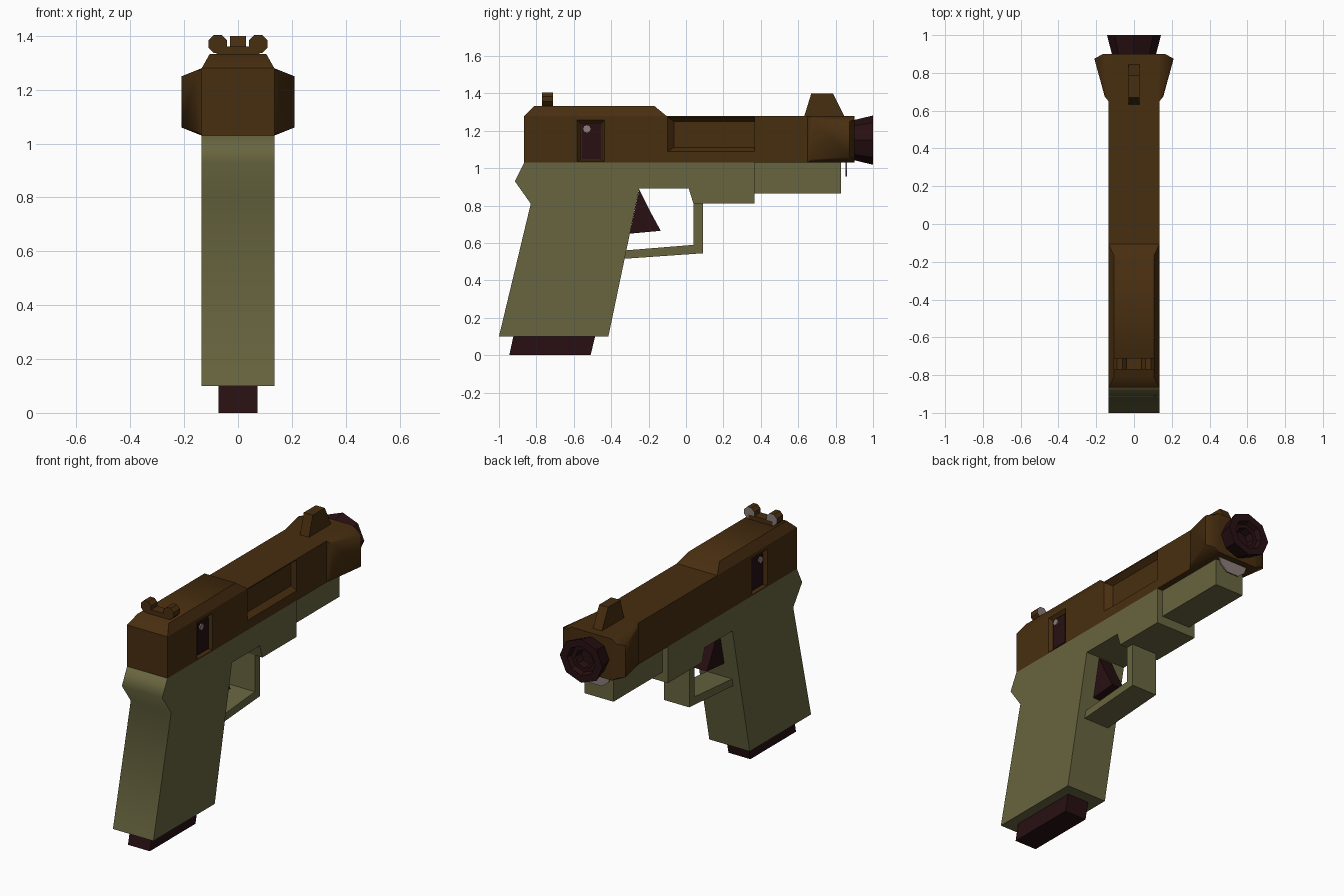
import bpy, bmesh, math
from mathutils import Vector

cube = bpy.data.objects.get("Cube")
if cube:
    bpy.data.objects.remove(cube, do_unlink=True)


def material(name, rgb):
    m = bpy.data.materials.new(name)
    m.use_nodes = True
    m.diffuse_color = (*rgb, 1)
    m.node_tree.nodes["Principled BSDF"].inputs["Base Color"].default_value = (*rgb, 1)
    return m


BROWN = material("dark_brown", (0.064, 0.027, 0.005))
OLIVE = material("olive", (0.138, 0.13, 0.05))
MAROON = material("dark_maroon", (0.021, 0.005, 0.006))
GREY = material("warm_grey", (0.26, 0.205, 0.195))


def finish(name, bm, mat, smooth=0):
    bmesh.ops.recalc_face_normals(bm, faces=bm.faces)
    mesh = bpy.data.meshes.new(name)
    bm.to_mesh(mesh)
    bm.free()
    mesh.materials.append(mat)
    ob = bpy.data.objects.new(name, mesh)
    bpy.context.collection.objects.link(ob)
    if smooth:
        shade(ob, smooth)
    return ob


def activate(ob):
    bpy.ops.object.select_all(action='DESELECT')
    ob.select_set(True)
    bpy.context.view_layer.objects.active = ob


def shade(ob, degrees):
    activate(ob)
    bpy.ops.object.shade_smooth_by_angle(angle=math.radians(degrees))


def prism(name, profile, half, mat, smooth=0):
    """Side profile of (y, z) points extruded across x."""
    bm = bmesh.new()
    face = bm.faces.new([bm.verts.new((-half, y, z)) for y, z in profile])
    ext = bmesh.ops.extrude_face_region(bm, geom=[face])["geom"]
    verts = [v for v in ext if isinstance(v, bmesh.types.BMVert)]
    bmesh.ops.translate(bm, verts=verts, vec=(2 * half, 0, 0))
    return finish(name, bm, mat, smooth)


def rect(y0, y1, z0, z1):
    return [(y0, z0), (y1, z0), (y1, z1), (y0, z1)]


def hull(name, points, mat, smooth=0):
    bm = bmesh.new()
    for p in points:
        bm.verts.new(p)
    bmesh.ops.convex_hull(bm, input=bm.verts)
    bmesh.ops.dissolve_limit(bm, angle_limit=0.01, verts=bm.verts, edges=bm.edges)
    return finish(name, bm, mat, smooth)


def pocket(name, side, outer, inner, x_out, x_in, mat):
    """Tapered block between two side rectangles."""
    pts = [(side * x_out, y, z) for y, z in outer] + [(side * x_in, y, z) for y, z in inner]
    return hull(name, pts, mat)


def lathe(name, rings, centre, axis, mat, sides=8, squash=1, turn=0):
    """Rings of (offset, radius) along the x or y axis, capped at both ends."""
    bm = bmesh.new()
    loops = []
    for off, r in rings:
        loop = []
        for i in range(sides):
            a = math.tau * (i + turn) / sides
            u, w = r * math.cos(a), r * math.sin(a) * squash
            p = Vector((u, off, w)) if axis == 'y' else Vector((off, u, w))
            loop.append(bm.verts.new(p + Vector(centre)))
        loops.append(loop)
    for a, b in zip(loops, loops[1:]):
        for i in range(sides):
            j = (i + 1) % sides
            bm.faces.new((a[i], a[j], b[j], b[i]))
    bm.faces.new(loops[0])
    bm.faces.new(loops[-1])
    return finish(name, bm, mat)


def cut(ob, cutter):
    cutter.hide_render = True
    mod = ob.modifiers.new("cut", 'BOOLEAN')
    mod.operation = 'DIFFERENCE'
    mod.solver = 'EXACT'
    mod.object = cutter
    activate(ob)
    bpy.ops.object.modifier_apply(modifier=mod.name)
    bpy.data.objects.remove(cutter, do_unlink=True)


W = 0.135

# Slide, with an ejection recess on one side and a pocket on each side
slide = prism("slide", rect(-0.865, 0.9, 1.03, 1.28), W, BROWN)
cut(slide, pocket("recess_cutter", 1, rect(-0.105, 0.365, 1.085, 1.277),
                  rect(-0.065, 0.365, 1.11, 1.25), W + 0.005, W - 0.035, BROWN))
for side, label in ((1, "left"), (-1, "right")):
    cut(slide, pocket("pocket_cutter", side, rect(-0.585, -0.435, 1.035, 1.26),
                      rect(-0.565, -0.45, 1.045, 1.24), W + 0.003, W - 0.02, BROWN))
    pocket(label + "_pocket_plate", side, rect(-0.56, -0.455, 1.05, 1.235),
           rect(-0.56, -0.455, 1.05, 1.235), W - 0.012, W - 0.021, MAROON)
    lathe(label + "_pocket_pin", [(W - 0.015, 0.02), (W - 0.004, 0.02)][::1] if side > 0
          else [(0.015 - W, 0.02), (0.004 - W, 0.02)], (0, -0.53, 1.21), 'x', GREY)
shade(slide, 30)

# Raised rear top of the slide with chamfered edges
hull("slide_top", [(s * W, y, 1.28) for s in (-1, 1) for y in (-0.865, -0.105)]
     + [(s * 0.105, y, 1.333) for s in (-1, 1) for y in (-0.81, -0.17)], BROWN, 50)

# Flared front of the slide
flare = []
for s in (-1, 1):
    for x, y, z0, z1 in ((W, 0.65, 1.03, 1.28), (W, 0.9, 1.03, 1.28), (0.155, 0.675, 1.05, 1.26),
                         (0.21, 0.875, 1.06, 1.25), (0.165, 0.9, 1.05, 1.26)):
        flare += [(s * x, y, z0), (s * x, y, z1)]
hull("slide_flare", flare, BROWN, 40)

# Sights
prism("front_sight", [(0.63, 1.27), (0.67, 1.4), (0.785, 1.4), (0.85, 1.27)], 0.03, BROWN)
prism("rear_sight_base", rect(-0.77, -0.71, 1.32, 1.36), 0.08, BROWN)
for side, label in ((1, "left"), (-1, "right")):
    post = lathe(label + "_rear_sight", [(-0.03, 0.037), (0.03, 0.037)],
                 (side * 0.075, -0.74, 1.37), 'y', BROWN, turn=0.5)
    post.data.materials.append(GREY)
    for f in post.data.polygons:
        f.material_index = int(f.normal.y > 0.9)

# Flared muzzle with a shallow bore
lathe("muzzle", [(0.88, 0.112), (1.0, 0.143), (1.0, 0.095), (0.97, 0.085), (0.97, 0.06), (0.92, 0.055)],
      (0, 0, 1.15), 'y', MAROON, squash=0.92)

# Frame and grip in one profile
prism("frame_and_grip", [(-0.865, 1.03), (-0.915, 0.93), (-0.83, 0.81), (-1.0, 0.1), (-0.415, 0.1),
                         (-0.25, 0.89), (0.015, 0.89), (0.04, 0.81), (0.365, 0.81), (0.365, 1.03)],
      W, OLIVE, 65)
prism("front_rail", rect(0.36, 0.83, 0.865, 1.032), 0.097, OLIVE)
prism("trigger_guard", [(0.04, 0.83), (0.04, 0.59), (-0.33, 0.56), (-0.34, 0.515),
                        (0.09, 0.545), (0.09, 0.83)], 0.085, OLIVE)

# Trigger, magazine and the small plate under the muzzle
prism("trigger", [(-0.25, 0.885), (-0.195, 0.775), (-0.135, 0.665), (-0.3, 0.65)], 0.045, MAROON)
prism("magazine_base", [(-0.945, 0), (-0.51, 0), (-0.485, 0.105), (-0.922, 0.105)], 0.073, MAROON)
hull("lens_plate", [(s * x, y, z) for s in (-1, 1) for y in (0.853, 0.861)
                    for x, z in ((0.1, 1.035), (0.085, 0.99), (0.04, 0.955))], GREY)
